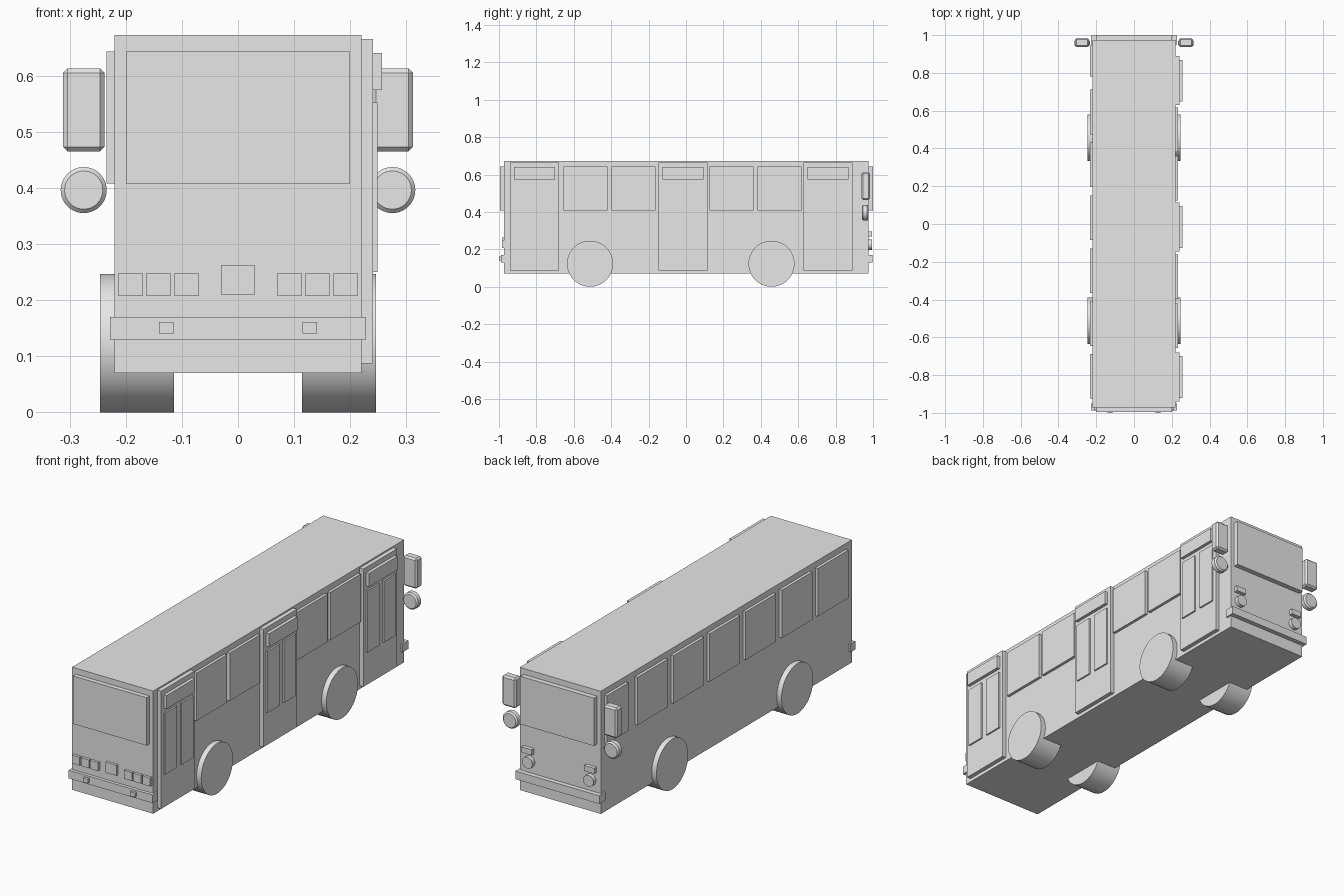
import bpy
import math

cube = bpy.data.objects.get("Cube")
if cube:
    bpy.data.objects.remove(cube, do_unlink=True)

paint = bpy.data.materials.new("light_grey")
paint.use_nodes = True
paint.diffuse_color = (0.8, 0.8, 0.8, 1)
paint.node_tree.nodes["Principled BSDF"].inputs["Base Color"].default_value = (0.8, 0.8, 0.8, 1)


def finish(name, bevel):
    ob = bpy.context.object
    ob.name = name
    ob.data.materials.append(paint)
    if bevel:
        mod = ob.modifiers.new("Chamfer", "BEVEL")
        mod.width = bevel
        mod.segments = 1
        mod.limit_method = "ANGLE"
        mod.angle_limit = math.radians(60)
    return ob


def box(name, x, y, z, bevel=0):
    """Box from (low, high) ranges along each axis."""
    mid = [(a + b) / 2 for a, b in (x, y, z)]
    bpy.ops.mesh.primitive_cube_add(size=1, location=mid)
    bpy.context.object.scale = [abs(b - a) for a, b in (x, y, z)]
    bpy.ops.object.transform_apply(location=False, rotation=False, scale=True)
    return finish(name, bevel)


def disc(name, centre, radius, depth, axis, bevel=0):
    turn = (0, math.pi / 2, 0) if axis == "x" else (math.pi / 2, 0, 0)
    bpy.ops.mesh.primitive_cylinder_add(vertices=48, radius=radius, depth=depth,
                                        location=centre, rotation=turn)
    bpy.ops.object.shade_smooth_by_angle(angle=math.radians(30))
    return finish(name, bevel)


HALF = 0.22          # half width of the body
REAR, NOSE = -0.972, 0.975
PANE = (0.408, 0.643)

# Body shell
box("body", (-HALF, HALF), (REAR, NOSE), (0.07, 0.672))

# Wheels
for side in (-1, 1):
    for y in (-0.513, 0.457):
        disc("wheel", (side * 0.18, y, 0.123), 0.123, 0.131, "x")

# Door side: three doors, each with a header box and two leaves
for y in (-0.81, -0.016, 0.759):
    box("door_frame", (0.2, 0.241), (y - 0.13, y + 0.13), (0.087, 0.665))
    box("door_header", (0.22, 0.257), (y - 0.11, y + 0.11), (0.574, 0.64))
    for leaf in (-0.064, 0.064):
        box("door_leaf", (0.22, 0.249), (y + leaf - 0.046, y + leaf + 0.046), (0.25, 0.552))

# Door side windows
for y in (-0.538, -0.28, 0.243, 0.5):
    box("side_window", (0.2, 0.234), (y - 0.118, y + 0.118), PANE)

# Plain side windows: six full ones and a narrow one at the driver
for i in range(6):
    y = 0.593 - i * 0.28
    box("side_window", (-0.234, -0.2), (y - 0.118, y + 0.118), PANE)
box("driver_window", (-0.234, -0.2), (0.78, 0.945), PANE)

# End windows and bumpers
box("rear_window", (-0.2, 0.2), (-0.995, REAR + 0.02), PANE)
box("windscreen", (-0.2, 0.2), (NOSE - 0.02, 1.0), PANE)
box("rear_bumper", (-0.228, 0.228), (-0.988, -0.95), (0.13, 0.17))
box("nose_bumper", (-0.228, 0.228), (0.95, 0.998), (0.13, 0.17))

# Rear number plate
box("plate", (-0.03, 0.03), (-0.985, REAR + 0.01), (0.21, 0.262))

for side in (-1, 1):
    # Tail lights and bumper pegs
    for x in (0.0915, 0.1415, 0.1915):
        c = side * x
        box("tail_light", (c - 0.0215, c + 0.0215), (-0.985, REAR + 0.01), (0.207, 0.248))
    c = side * 0.128
    box("bumper_peg", (c - 0.013, c + 0.013), (-1.0, -0.97), (0.14, 0.161))

    # Headlights with indicators above
    disc("headlight", (side * 0.166, 0.98, 0.225), 0.028, 0.03, "y")
    c = side * 0.17
    box("indicator", (c - 0.028, c + 0.028), (NOSE - 0.01, 0.994), (0.268, 0.295))

    # Mirrors
    c = side * 0.275
    box("mirror", (c - 0.037, c + 0.037), (0.938, 0.984), (0.465, 0.613), 0.008)
    disc("round_mirror", (c, 0.958, 0.396), 0.041, 0.036, "y", 0.007)
